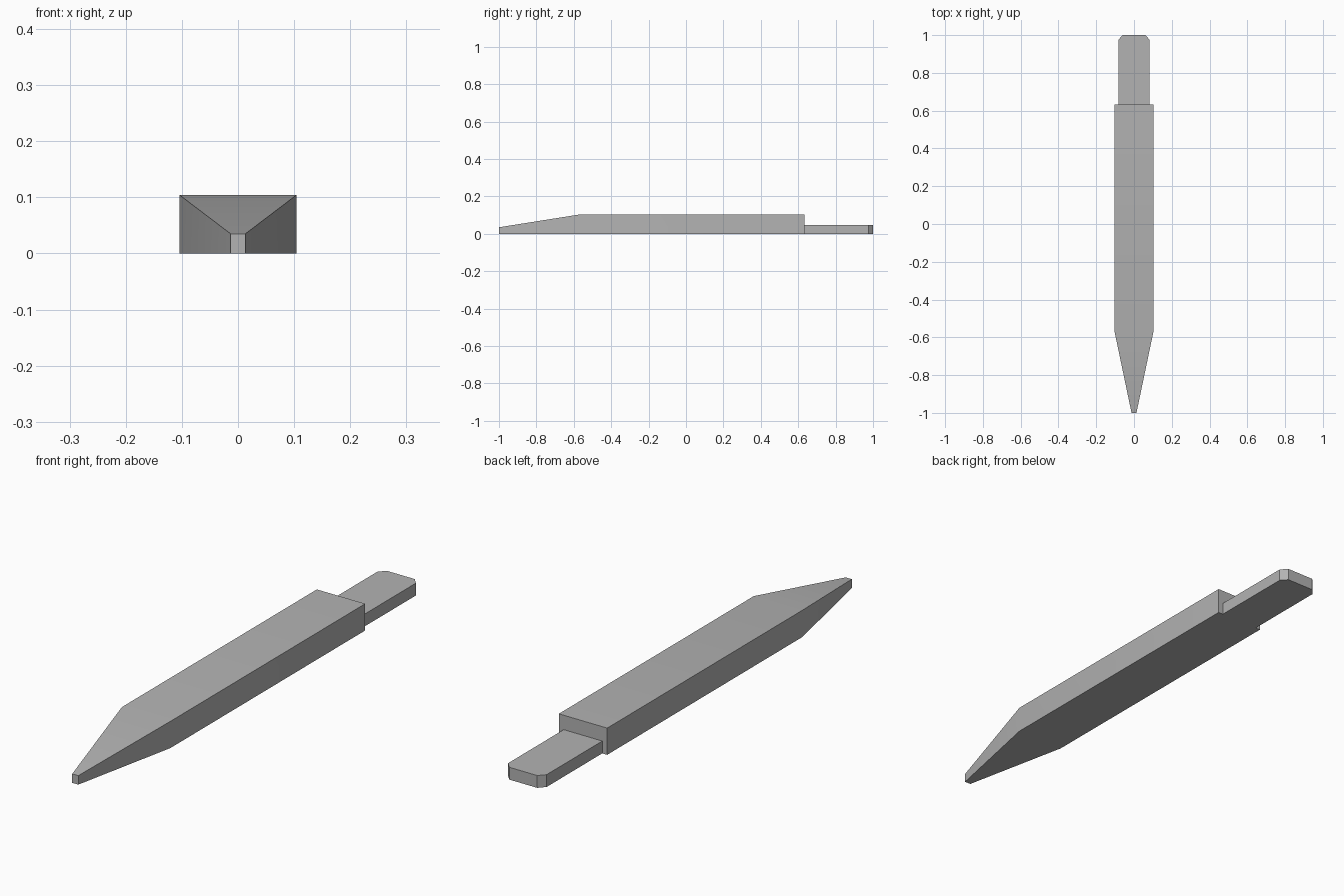
import bpy
import bmesh
import math

cube = bpy.data.objects.get("Cube")
if cube:
    bpy.data.objects.remove(cube, do_unlink=True)

GREY = (0.45, 0.45, 0.45, 1)
steel = bpy.data.materials.new("grey_steel")
steel.use_nodes = True
steel.diffuse_color = GREY
steel.node_tree.nodes["Principled BSDF"].inputs["Base Color"].default_value = GREY


def loft(name, sections):
    """Solid with a flat base through rectangles given as (y, half width, height)."""
    bm = bmesh.new()
    rings = [[bm.verts.new(p) for p in
              ((-w, y, 0), (w, y, 0), (w, y, h), (-w, y, h))]
             for y, w, h in sections]
    for a, b in zip(rings, rings[1:]):
        for i in range(4):
            j = (i + 1) % 4
            bm.faces.new((a[i], a[j], b[j], b[i]))
    bm.faces.new(rings[0])
    bm.faces.new(rings[-1])
    bmesh.ops.recalc_face_normals(bm, faces=bm.faces)
    mesh = bpy.data.meshes.new(name)
    bm.to_mesh(mesh)
    bm.free()
    mesh.materials.append(steel)
    obj = bpy.data.objects.new(name, mesh)
    bpy.context.collection.objects.link(obj)
    bpy.ops.object.select_all(action='DESELECT')
    obj.select_set(True)
    bpy.context.view_layer.objects.active = obj
    bpy.ops.object.shade_smooth_by_angle(angle=math.radians(30))
    return obj


# Bar that tapers to a blunt point at the front
loft("tapered_body", [(-1, 0.013, 0.035), (-0.565, 0.104, 0.104), (0.633, 0.104, 0.104)])

# Narrow tongue at the back with clipped corners
loft("rear_tongue", [(0.633, 0.083, 0.048), (0.975, 0.083, 0.048), (1, 0.06, 0.048)])
